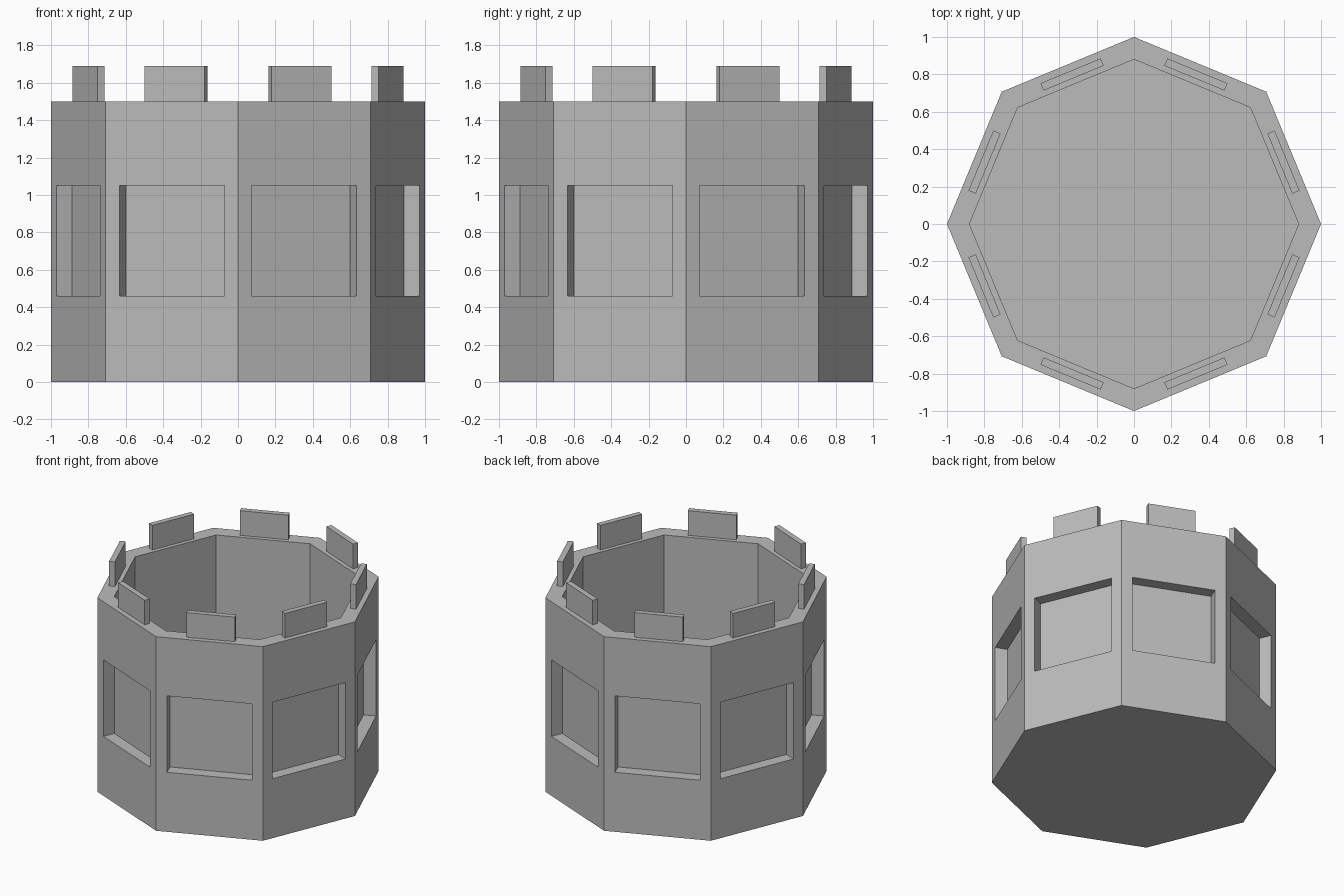
import bpy
import bmesh
from math import pi
from mathutils import Matrix, Vector

SIDES = 8
WALL_TOP = 1.5
FLOOR = 0.15
WALL_THICKNESS = 0.12
RECESS_BOTTOM, RECESS_TOP = 0.46, 1.05
RECESS_DEPTH = 0.09

default_cube = bpy.data.objects.get("Cube")
if default_cube:
    bpy.data.objects.remove(default_cube, do_unlink=True)

stone = bpy.data.materials.new("grey stone")
stone.use_nodes = True
stone.diffuse_color = (0.5, 0.5, 0.5, 1)
stone.node_tree.nodes["Principled BSDF"].inputs["Base Color"].default_value = stone.diffuse_color


def finish(bm, name):
    bmesh.ops.recalc_face_normals(bm, faces=bm.faces)
    mesh = bpy.data.meshes.new(name)
    bm.to_mesh(mesh)
    bm.free()
    mesh.materials.append(stone)
    obj = bpy.data.objects.new(name, mesh)
    bpy.context.collection.objects.link(obj)
    return obj


# Eight-sided drum
bm = bmesh.new()
bmesh.ops.create_cone(bm, cap_ends=True, segments=SIDES, radius1=1, radius2=1,
                      depth=WALL_TOP, matrix=Matrix.Translation((0, 0, WALL_TOP / 2)))
bm.normal_update()
walls = [f for f in bm.faces if abs(f.normal.z) < 0.5]
top = next(f for f in bm.faces if f.normal.z > 0.5)

# Hollow interior sunk from the rim
bmesh.ops.inset_region(bm, faces=[top], thickness=WALL_THICKNESS)
well = bmesh.ops.extrude_discrete_faces(bm, faces=[top])["faces"][0]
for v in well.verts:
    v.co.z = FLOOR

# Rectangular recess in every wall
bmesh.ops.inset_individual(bm, faces=walls, thickness=0.112)
for panel in walls:
    middle = panel.calc_center_median().z
    for v in panel.verts:
        v.co.z = RECESS_TOP if v.co.z > middle else RECESS_BOTTOM
bm.normal_update()
for panel in bmesh.ops.extrude_discrete_faces(bm, faces=walls)["faces"]:
    bmesh.ops.translate(bm, verts=panel.verts, vec=panel.normal * -RECESS_DEPTH)
finish(bm, "tower_wall")

# One thin battlement centred on each side of the rim
for i in range(SIDES):
    bm = bmesh.new()
    bmesh.ops.create_cube(bm, size=1)
    bmesh.ops.scale(bm, verts=bm.verts, vec=Vector((0.042, 0.348, 0.19)))
    bmesh.ops.translate(bm, verts=bm.verts, vec=Vector((0.865, 0, WALL_TOP + 0.095)))
    bmesh.ops.rotate(bm, verts=bm.verts, cent=(0, 0, 0),
                     matrix=Matrix.Rotation((i + 0.5) * 2 * pi / SIDES, 3, 'Z'))
    finish(bm, f"battlement_{i + 1}")
